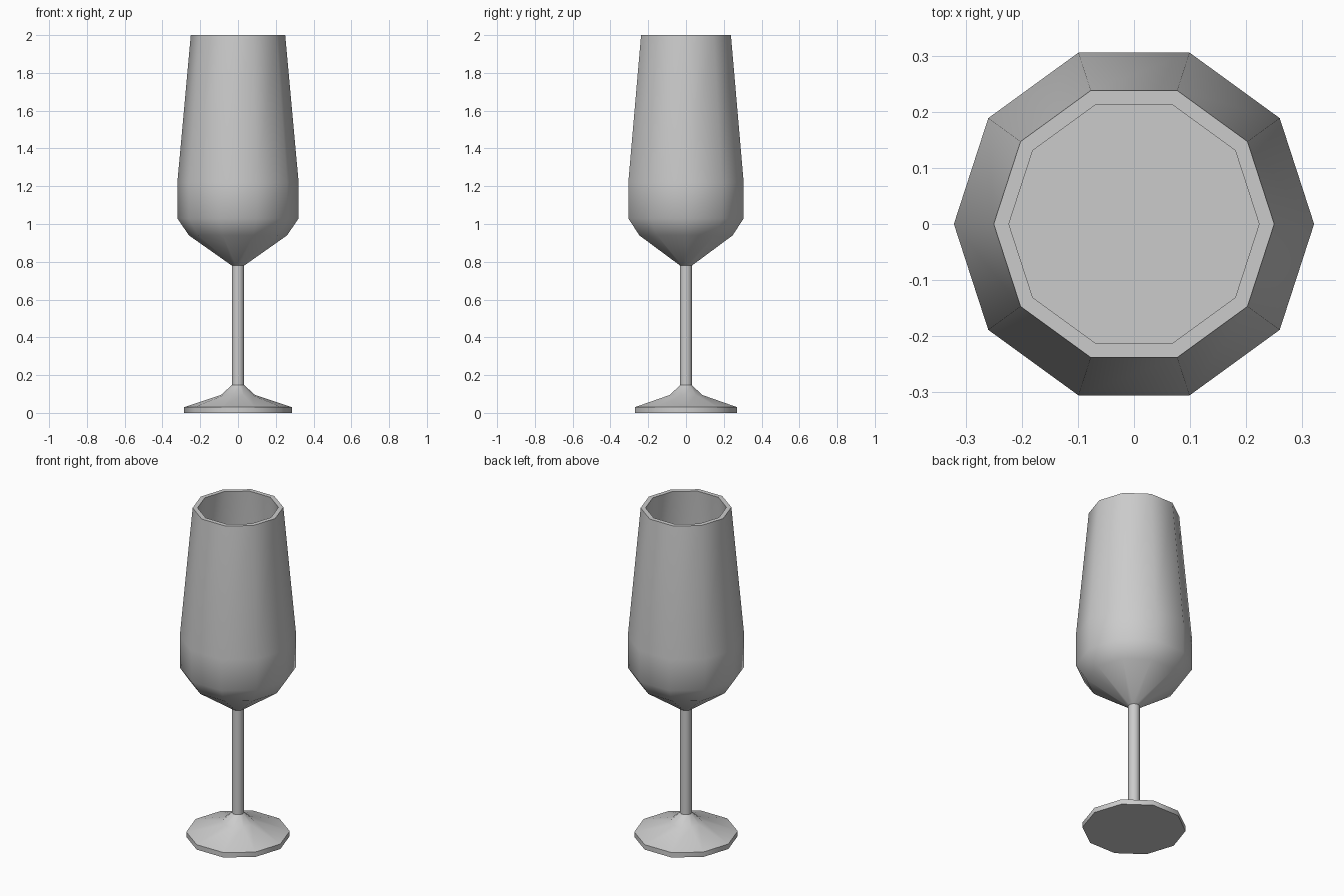
import bpy, bmesh, math

if "Cube" in bpy.data.objects:
    bpy.data.objects.remove(bpy.data.objects["Cube"])

SIDES = 10


def lathe(name, profile):
    """Spin a (radius, z) profile into a ten-sided solid with flat caps."""
    bm = bmesh.new()
    rings = []
    for r, z in profile:
        angles = [2 * math.pi * i / SIDES for i in range(SIDES)]
        rings.append([bm.verts.new((r * math.cos(a), r * math.sin(a), z)) for a in angles])
    for low, high in zip(rings, rings[1:]):
        for i in range(SIDES):
            j = (i + 1) % SIDES
            bm.faces.new((low[i], low[j], high[j], high[i]))
    bm.faces.new(rings[0][::-1])
    bm.faces.new(rings[-1])
    bmesh.ops.recalc_face_normals(bm, faces=bm.faces)
    mesh = bpy.data.meshes.new(name)
    bm.to_mesh(mesh)
    bm.free()
    obj = bpy.data.objects.new(name, mesh)
    bpy.context.collection.objects.link(obj)
    bpy.ops.object.select_all(action='DESELECT')
    obj.select_set(True)
    bpy.context.view_layer.objects.active = obj
    bpy.ops.object.shade_smooth_by_angle(angle=math.radians(40))
    return obj


foot = [(0.285, 0.0), (0.285, 0.03), (0.09, 0.095), (0.035, 0.145)]
stem = [(0.033, 0.147), (0.033, 0.78)]
bowl_outside = [(0.26, 0.94), (0.321, 1.03), (0.321, 1.22), (0.25, 2.0)]
# Inner wall, ending in the flat floor of the bowl
bowl_inside = [(0.223, 2.0), (0.293, 1.22), (0.293, 1.04), (0.236, 0.95)]

lathe("flute_glass", foot + stem + bowl_outside + bowl_inside)
